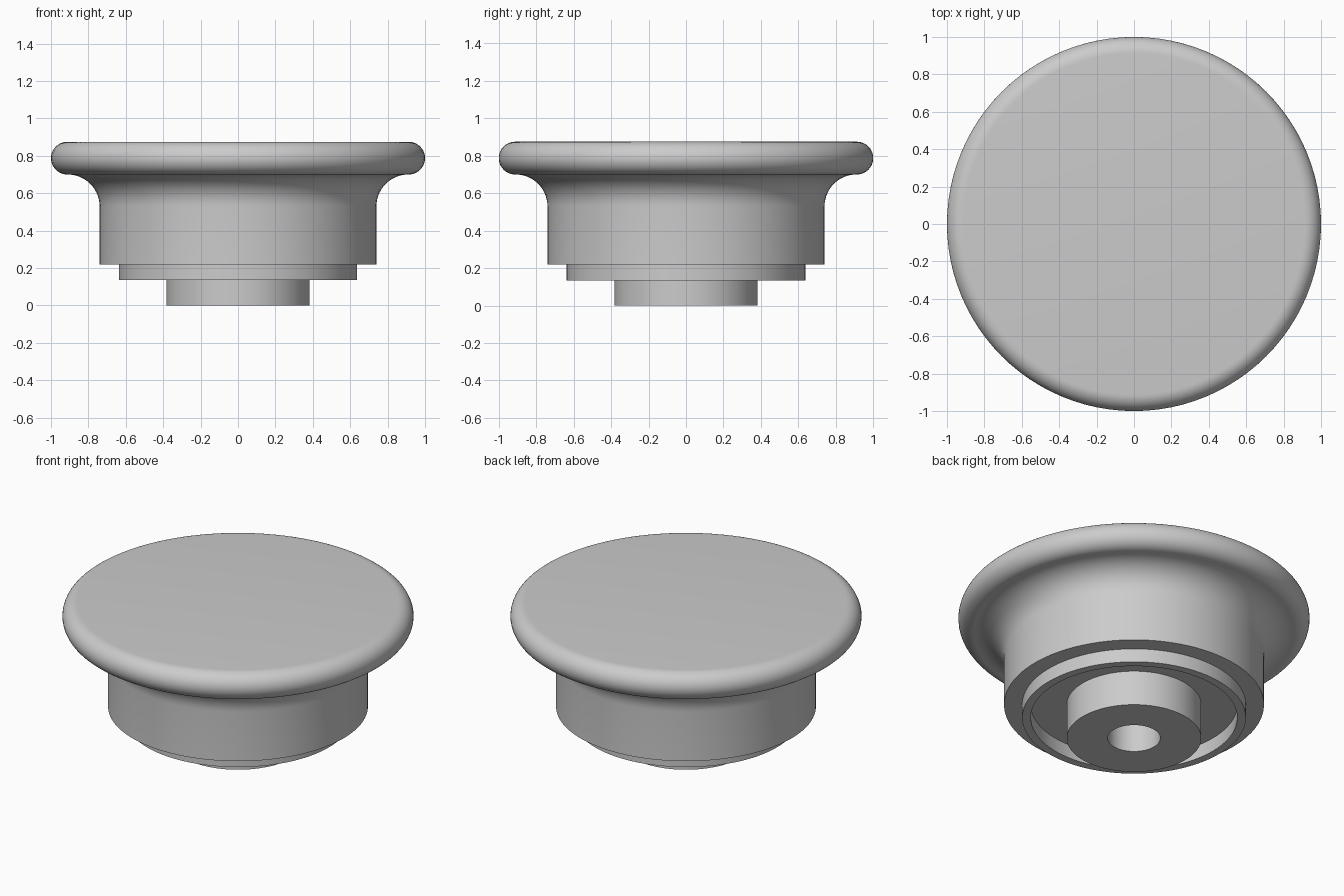
import bpy
import bmesh
from math import cos, sin, pi, radians
from mathutils import Matrix

cube = bpy.data.objects.get("Cube")
if cube:
    bpy.data.objects.remove(cube, do_unlink=True)

SEGMENTS = 96

grey = bpy.data.materials.new("plain_grey")
grey.use_nodes = True
colour = (0.6, 0.6, 0.6, 1)
grey.diffuse_color = colour
grey.node_tree.nodes["Principled BSDF"].inputs["Base Color"].default_value = colour


def arc(cx, cz, radius, start, end, steps):
    """Points of a circular arc in the (radius, height) plane, angles in degrees."""
    angles = [radians(start + (end - start) * i / steps) for i in range(steps + 1)]
    return [(cx + radius * cos(a), cz + radius * sin(a)) for a in angles]


def lathe(name, profile):
    """Revolve a profile, whose ends lie on the axis, around z."""
    bm = bmesh.new()
    verts = [bm.verts.new((r, 0, z)) for r, z in profile]
    edges = [bm.edges.new(pair) for pair in zip(verts, verts[1:])]
    bmesh.ops.spin(bm, geom=verts + edges, cent=(0, 0, 0), axis=(0, 0, 1),
                   angle=2 * pi, steps=SEGMENTS, use_duplicate=False)
    bmesh.ops.remove_doubles(bm, verts=bm.verts, dist=0.0001)
    bmesh.ops.recalc_face_normals(bm, faces=bm.faces)
    mesh = bpy.data.meshes.new(name)
    bm.to_mesh(mesh)
    bm.free()
    mesh.materials.append(grey)
    obj = bpy.data.objects.new(name, mesh)
    bpy.context.collection.objects.link(obj)
    bpy.ops.object.select_all(action="DESELECT")
    obj.select_set(True)
    bpy.context.view_layer.objects.active = obj
    bpy.ops.object.shade_smooth_by_angle(angle=radians(30))
    return obj


# Blind hole and central boss, then the recess and its thin collar
profile = [(0, 0.45), (0.15, 0.45), (0.15, 0), (0.383, 0), (0.383, 0.22),
           (0.588, 0.22), (0.588, 0.135), (0.637, 0.135), (0.637, 0.22)]
# Body wall, flaring out through a concave fillet
profile += [(0.74, 0.22)] + arc(0.91, 0.53, 0.17, 180, 90, 14)
# Rounded rim and flat top
profile += arc(0.9125, 0.7875, 0.0875, -90, 90, 20) + [(0, 0.875)]

lathe("knob", profile)
